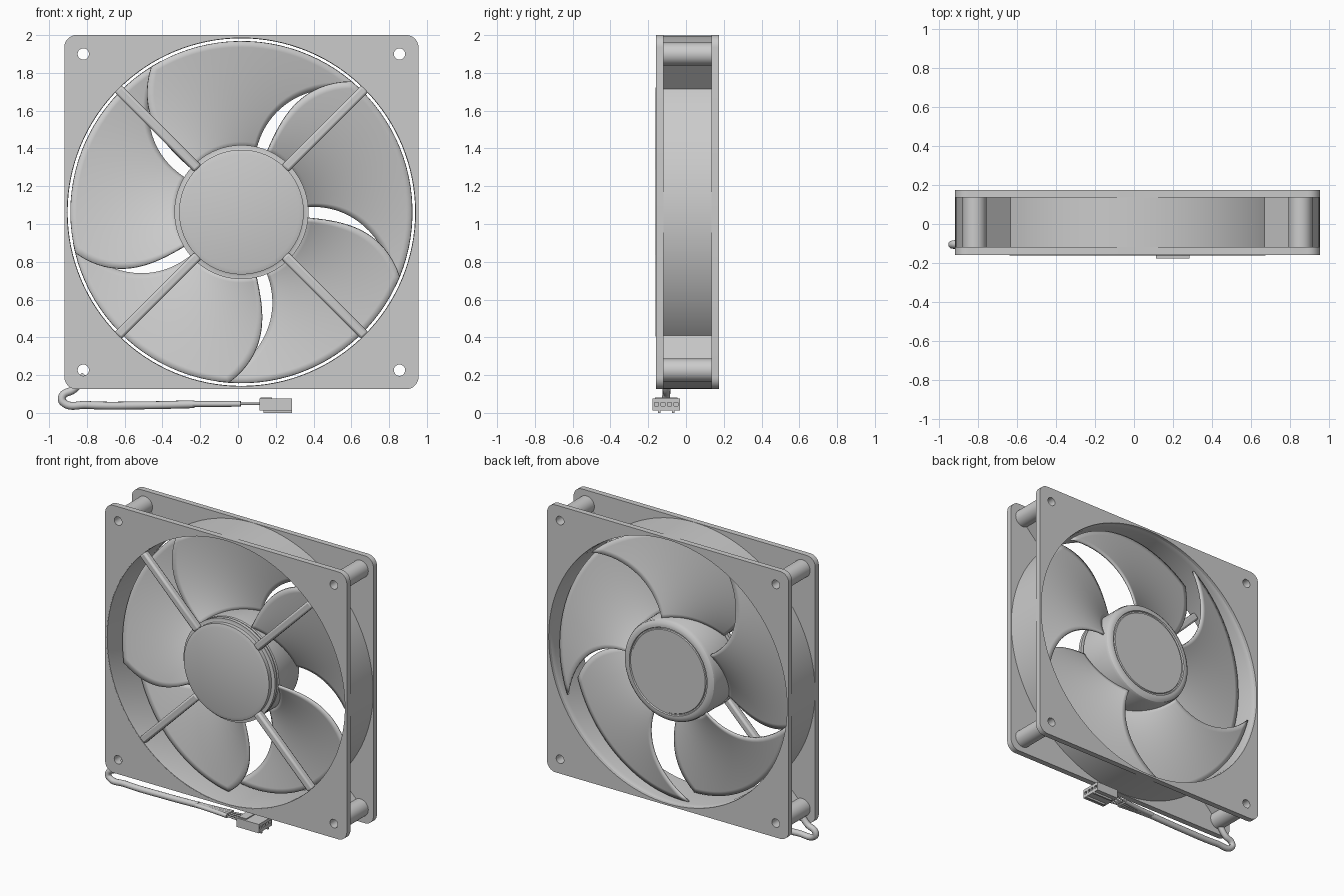
import bpy, bmesh, math
from mathutils import Vector
from math import sin, cos, pi, radians

if "Cube" in bpy.data.objects:
    bpy.data.objects.remove(bpy.data.objects["Cube"])

CX, CZ = 0.018, 1.063           # fan axis
HALF, HOLE = 0.9375, 0.837      # plate half size, screw hole offset
Y0, Y1, Y2, Y3 = -0.159, -0.119, 0.136, 0.175   # plate faces


def mesh_obj(name, bm):
    bmesh.ops.recalc_face_normals(bm, faces=bm.faces)
    me = bpy.data.meshes.new(name)
    bm.to_mesh(me)
    bm.free()
    ob = bpy.data.objects.new(name, me)
    bpy.context.collection.objects.link(ob)
    return ob


def to_mesh(ob):
    bpy.ops.object.select_all(action='DESELECT')
    bpy.context.view_layer.objects.active = ob
    ob.select_set(True)
    bpy.ops.object.convert(target='MESH')
    return bpy.context.object


def circle(r, n=48, x=0, z=0):
    return [(x + r * cos(2 * pi * i / n), z + r * sin(2 * pi * i / n)) for i in range(n)]


def rounded_square(h, r, n=8):
    pts = []
    for k, (sx, sz) in enumerate([(1, 1), (-1, 1), (-1, -1), (1, -1)]):
        for i in range(n + 1):
            a = pi / 2 * (k + i / n)
            pts.append((sx * (h - r) + r * cos(a), sz * (h - r) + r * sin(a)))
    return pts


def slab(name, loops, ya, yb):
    """Flat filled outline with holes, extruded between two y values."""
    cu = bpy.data.curves.new(name, 'CURVE')
    cu.dimensions, cu.fill_mode, cu.extrude = '2D', 'BOTH', (yb - ya) / 2
    for loop in loops:
        sp = cu.splines.new('POLY')
        sp.points.add(len(loop) - 1)
        for p, (x, z) in zip(sp.points, loop):
            p.co = (x, z, 0, 1)
        sp.use_cyclic_u = True
    ob = bpy.data.objects.new(name, cu)
    bpy.context.collection.objects.link(ob)
    ob.location = (CX, (ya + yb) / 2, CZ)
    ob.rotation_euler.x = pi / 2
    return to_mesh(ob)


def lathe(name, prof, closed=False, n=96):
    """Spin an (r, y) profile about the fan axis."""
    bm = bmesh.new()
    rows = []
    for r, y in prof:
        if r == 0:
            rows.append([bm.verts.new((CX, y, CZ))] * n)
        else:
            rows.append([bm.verts.new((CX + x, y, CZ + z)) for x, z in circle(r, n)])
    pairs = list(zip(rows, rows[1:])) + ([(rows[-1], rows[0])] if closed else [])
    for a, b in pairs:
        for i in range(n):
            j = (i + 1) % n
            bm.faces.new(dict.fromkeys((a[i], a[j], b[j], b[i])))
    return mesh_obj(name, bm)


def box(name, loc, size, angle=0, bevel=0):
    bm = bmesh.new()
    bmesh.ops.create_cube(bm, size=1)
    bmesh.ops.scale(bm, vec=size, verts=bm.verts)
    ob = mesh_obj(name, bm)
    ob.location = loc
    ob.rotation_euler.y = -angle
    if bevel:
        m = ob.modifiers.new('bevel', 'BEVEL')
        m.width, m.segments = bevel, 2
    return ob


def tube(name, pts, r):
    cu = bpy.data.curves.new(name, 'CURVE')
    cu.dimensions, cu.bevel_depth, cu.bevel_resolution = '3D', r, 4
    cu.use_fill_caps = True
    sp = cu.splines.new('BEZIER')
    sp.bezier_points.add(len(pts) - 1)
    for p, co in zip(sp.bezier_points, pts):
        p.co = co
        p.handle_left_type = p.handle_right_type = 'AUTO'
    ob = bpy.data.objects.new(name, cu)
    bpy.context.collection.objects.link(ob)
    return to_mesh(ob)


# Front and back frame plates
corners = [(sx * HOLE, sz * HOLE) for sx in (1, -1) for sz in (1, -1)]
loops = [rounded_square(HALF, 0.065), circle(0.925, 128)]
loops += [circle(0.03, 24, x, z) for x, z in corners]
slab('front_plate', loops, Y0, Y1)
slab('back_plate', loops, Y2, Y3)

# Air duct with a slightly flared mouth at the back
lathe('duct_ring', [(0.936, Y0 + .001), (0.936, Y3 - .001), (0.932, Y3 - .001), (0.924, 0.15),
                    (0.92, 0.12), (0.92, -0.13), (0.922, Y0 + .001)], closed=True, n=128)

# Corner tubes, radial webs and spokes
for k, (x, z) in enumerate(corners):
    slab(f'corner_tube_{k}', [circle(0.061, 32, x, z), circle(0.03, 24, x, z)], Y1, Y2)
    a = math.atan2(z, x)
    for name, ra, rb, ya, yb, w, bev in (('web', 0.93, 1.135, Y1, Y2, 0.025, 0),
                                         ('spoke', 0.325, 0.926, -0.162, -0.112, 0.052, 0.013)):
        rm = (ra + rb) / 2
        box(f'{name}_{k}', (CX + rm * cos(a), (ya + yb) / 2, CZ + rm * sin(a)),
            (rb - ra, yb - ya, w), a, bev)

# Fixed motor base at the front and spinning hub behind it
lathe('motor_base', [(0, -0.162), (0.305, -0.162), (0.33, -0.154), (0.33, -0.125), (0.338, -0.122),
                     (0.355, -0.122), (0.355, -0.098), (0.335, -0.094), (0, -0.094)])
lathe('motor_core', [(0, -0.1), (0.31, -0.1), (0.31, -0.07), (0, -0.07)])
lathe('rotor_hub', [(0, -0.082), (0.345, -0.082), (0.352, -0.076), (0.352, 0.14), (0.346, 0.157),
                    (0.332, 0.168), (0.315, 0.172), (0.302, 0.172), (0.298, 0.163),
                    (0.29, 0.163), (0.286, 0.17), (0, 0.17)])

# Five swept fan blades
NR, NU = 18, 22
for k in range(5):
    bm = bmesh.new()
    grid = []
    for i in range(NR + 1):
        t = i / NR
        r = 0.342 + (0.905 - 0.342) * t
        back = 5 - 31 * t ** 1.7
        front = 72 - 5.2 - 17 * t ** 2.5
        row = []
        for j in range(NU + 1):
            u = j / NU
            a = radians(back + (front - back) * u + 72 * k)
            y = (0.13 - 0.01 * t) * (1 - u) + (-0.075 + 0.045 * t) * u
            row.append(bm.verts.new((CX + r * cos(a), y, CZ + r * sin(a))))
        grid.append(row)
    for i in range(NR):
        for j in range(NU):
            bm.faces.new((grid[i][j], grid[i + 1][j], grid[i + 1][j + 1], grid[i][j + 1]))
    ob = mesh_obj(f'fan_blade_{k}', bm)
    m = ob.modifiers.new('thickness', 'SOLIDIFY')
    m.thickness, m.offset = 0.014, 0

# Cable, sleeve and loose wires
tube('cable', [(-0.81, -0.1, 0.2), (-0.87, -0.103, 0.125), (-0.93, -0.105, 0.088),
               (-0.925, -0.107, 0.056), (-0.8, -0.108, 0.042), (-0.5, -0.108, 0.04),
               (-0.23, -0.108, 0.046)], 0.021)
for k in range(4):
    d = (k - 1.5)
    tube(f'wire_{k}', [(-0.25, -0.108 + d * 0.008, 0.047), (0.0, -0.108 + d * 0.02, 0.048),
                       (0.13, -0.106 + d * 0.032, 0.048)], 0.006)
    tube(f'wire_sleeve_{k}', [(-0.24, -0.108 + d * 0.008, 0.047), (-0.1, -0.108 + d * 0.013, 0.047),
                              (0.015, -0.108 + d * 0.021, 0.048)], 0.015)

# Plug with four sockets, keying ribs and a top latch
plug = box('plug', (0.2, -0.105, 0.044), (0.172, 0.146, 0.062))
for k in range(4):
    y = -0.105 + (k - 1.5) * 0.034
    cutter = box('socket_cutter', (0.27, y, 0.046), (0.12, 0.021, 0.019))
    m = plug.modifiers.new('socket', 'BOOLEAN')
    m.object, m.solver = cutter, 'EXACT'
    cutter.hide_render = True
    cutter.hide_set(True)
for y in (-0.142, -0.068):
    box('plug_rib', (0.21, y, 0.008), (0.15, 0.012, 0.016))
box('plug_latch', (0.15, -0.105, 0.077), (0.06, 0.12, 0.01))

# Smooth shading with sharp edges kept
bpy.ops.object.select_all(action='DESELECT')
for ob in bpy.context.scene.objects:
    if ob.type == 'MESH' and not ob.hide_render:
        ob.select_set(True)
        bpy.context.view_layer.objects.active = ob
bpy.ops.object.shade_smooth_by_angle(angle=radians(32))
